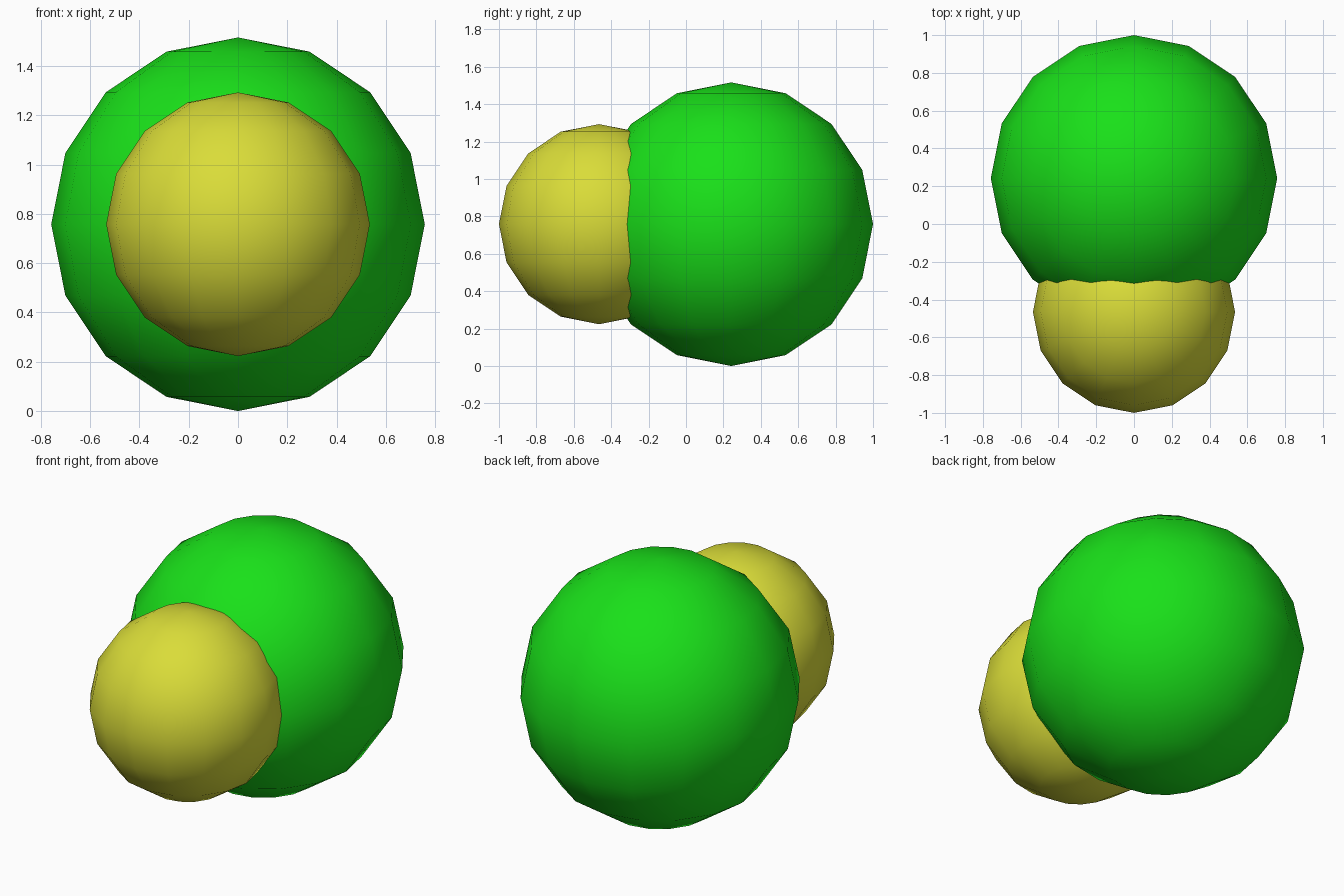
import bpy

if "Cube" in bpy.data.objects:
    bpy.data.objects.remove(bpy.data.objects["Cube"])


def ball(name, radius, y, z, color):
    bpy.ops.mesh.primitive_uv_sphere_add(
        segments=16, ring_count=8, radius=radius, location=(0, y, z))
    obj = bpy.context.object
    obj.name = name
    bpy.ops.object.shade_smooth()
    mat = bpy.data.materials.new(name + "_color")
    mat.diffuse_color = color
    mat.use_nodes = True
    mat.node_tree.nodes["Principled BSDF"].inputs["Base Color"].default_value = mat.diffuse_color
    obj.data.materials.append(mat)
    return obj


R, r = 0.758, 0.535

# Large rear ball resting on the floor
ball("large_ball", R, 1 - R, R, (0.01, 0.75, 0.01, 1))

# Smaller ball half sunk into its front, at the same height
ball("small_ball", r, -1 + r, R, (0.70, 0.72, 0.04, 1))
